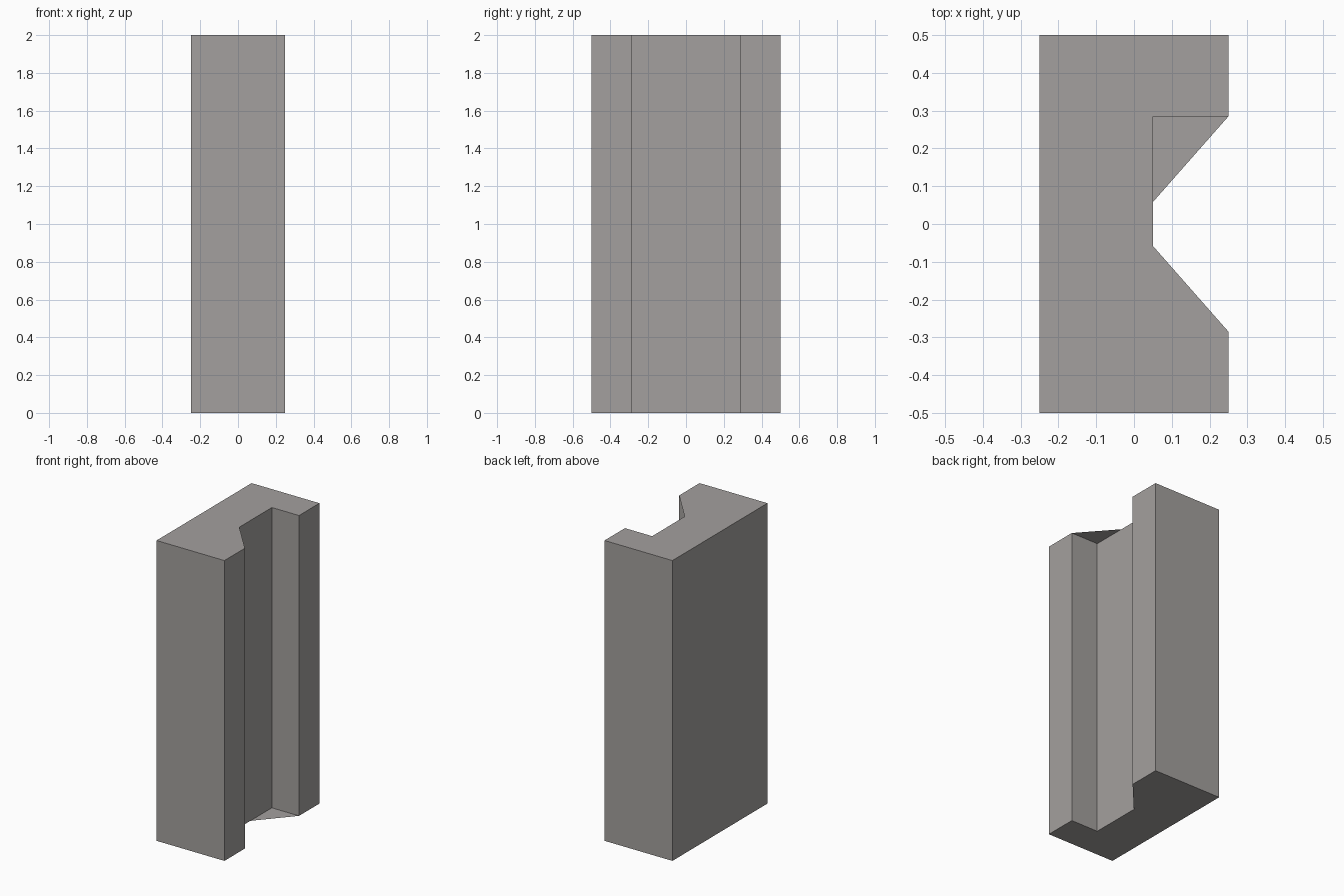
import bpy, bmesh

if "Cube" in bpy.data.objects:
    bpy.data.objects.remove(bpy.data.objects["Cube"])

HX, HY, H = 0.25, 0.5, 2.0      # half width, half depth, height
IN, NY, SY = 0.05, 0.285, 0.058  # notch floor x, notch half width, sloped lip start

mat = bpy.data.materials.new("warm grey")
mat.diffuse_color = (0.37, 0.352, 0.342, 1)
mat.use_nodes = True
mat.node_tree.nodes["Principled BSDF"].inputs["Base Color"].default_value = mat.diffuse_color

bm = bmesh.new()


def face(points):
    bm.faces.new([bm.verts.new(p) for p in points])


# Channel walls: a U-shaped outline extruded straight up
outline = [(-HX, -HY), (HX, -HY), (HX, -NY), (IN, -NY),
           (IN, NY), (HX, NY), (HX, HY), (-HX, HY)]
for a, b in zip(outline, outline[1:] + outline[:1]):
    face([(*a, 0), (*b, 0), (*b, H), (*a, H)])

# Caps: one notch corner is covered by a thin triangular lip,
# front corner on the top cap, back corner on the bottom cap
cap = [(-HX, -HY), (HX, -HY), (HX, -NY), (IN, -SY),
       (IN, NY), (HX, NY), (HX, HY), (-HX, HY)]
face([(x, y, H) for x, y in cap])
face([(x, -y, 0) for x, y in cap])

bmesh.ops.remove_doubles(bm, verts=bm.verts, dist=0.0001)
mesh = bpy.data.meshes.new("notched_block")
bm.to_mesh(mesh)
bm.free()
mesh.materials.append(mat)
block = bpy.data.objects.new("notched_block", mesh)
bpy.context.collection.objects.link(block)
